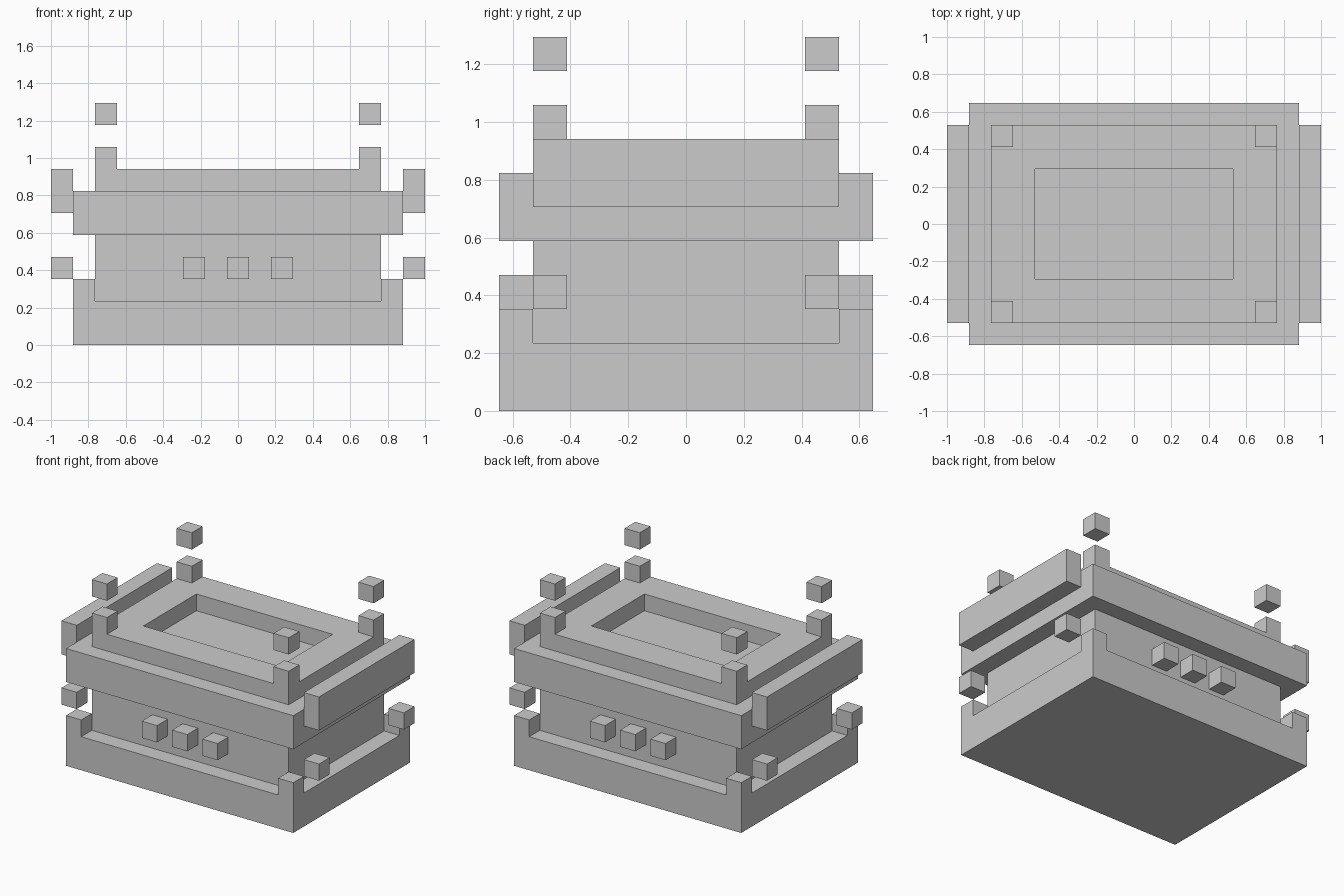
import bpy, bmesh

if "Cube" in bpy.data.objects:
    bpy.data.objects.remove(bpy.data.objects["Cube"])

U = 2 / 17  # one block


def finish(name, bm):
    bmesh.ops.recalc_face_normals(bm, faces=bm.faces[:])
    mesh = bpy.data.meshes.new(name)
    bm.to_mesh(mesh)
    bm.free()
    obj = bpy.data.objects.new(name, mesh)
    bpy.context.collection.objects.link(obj)
    return obj


def box(name, centre, size=(1, 1, 1), open_bottom=False):
    bm = bmesh.new()
    bmesh.ops.create_cube(bm, size=1)
    for v in bm.verts:
        v.co = [(c + p * s) * U for c, p, s in zip(centre, v.co, size)]
    if open_bottom:
        low = min(bm.faces, key=lambda f: f.calc_center_median().z)
        bmesh.ops.delete(bm, geom=[low], context='FACES_ONLY')
        mesh = bpy.data.meshes.new(name)
        bm.to_mesh(mesh)
        bm.free()
        obj = bpy.data.objects.new(name, mesh)
        bpy.context.collection.objects.link(obj)
        return obj
    return finish(name, bm)


# Stepped body: base, waist, rim, lid and sunken top as stacked rectangles
steps = [(7.5, 5.5, 0), (7.5, 5.5, 2), (6.5, 4.5, 2), (6.5, 4.5, 5),
         (7.5, 5.5, 5), (7.5, 5.5, 7), (6.5, 4.5, 7), (6.5, 4.5, 8),
         (4.5, 2.5, 8), (4.5, 2.5, 7)]
bm = bmesh.new()
rings = [[bm.verts.new((sx * x * U, sy * y * U, z * U))
          for sx, sy in ((-1, -1), (1, -1), (1, 1), (-1, 1))]
         for x, y, z in steps]
for a, b in zip(rings, rings[1:]):
    for i in range(4):
        j = (i + 1) % 4
        bm.faces.new((a[i], a[j], b[j], b[i]))
bm.faces.new(rings[0][::-1])
bm.faces.new(rings[-1])
finish("chest_body", bm)

# Corner blocks, mirrored to all four corners
for sx in (-1, 1):
    for sy in (-1, 1):
        box("base_corner_post", (7 * sx, 5 * sy, 2.5), open_bottom=True)
        box("lid_corner_post", (6 * sx, 4 * sy, 8.5), open_bottom=True)
        box("floating_corner_cube", (6 * sx, 4 * sy, 10.5))
        box("side_cube", (8 * sx, 4 * sy, 3.5))

# Side handle bars
for sx in (-1, 1):
    box("side_bar", (8 * sx, 0, 7), (1, 9, 2))

# Rows of three studs on front and back
for sy in (-1, 1):
    for x in (-2, 0, 2):
        box("waist_stud", (x, 5 * sy, 3.5))
